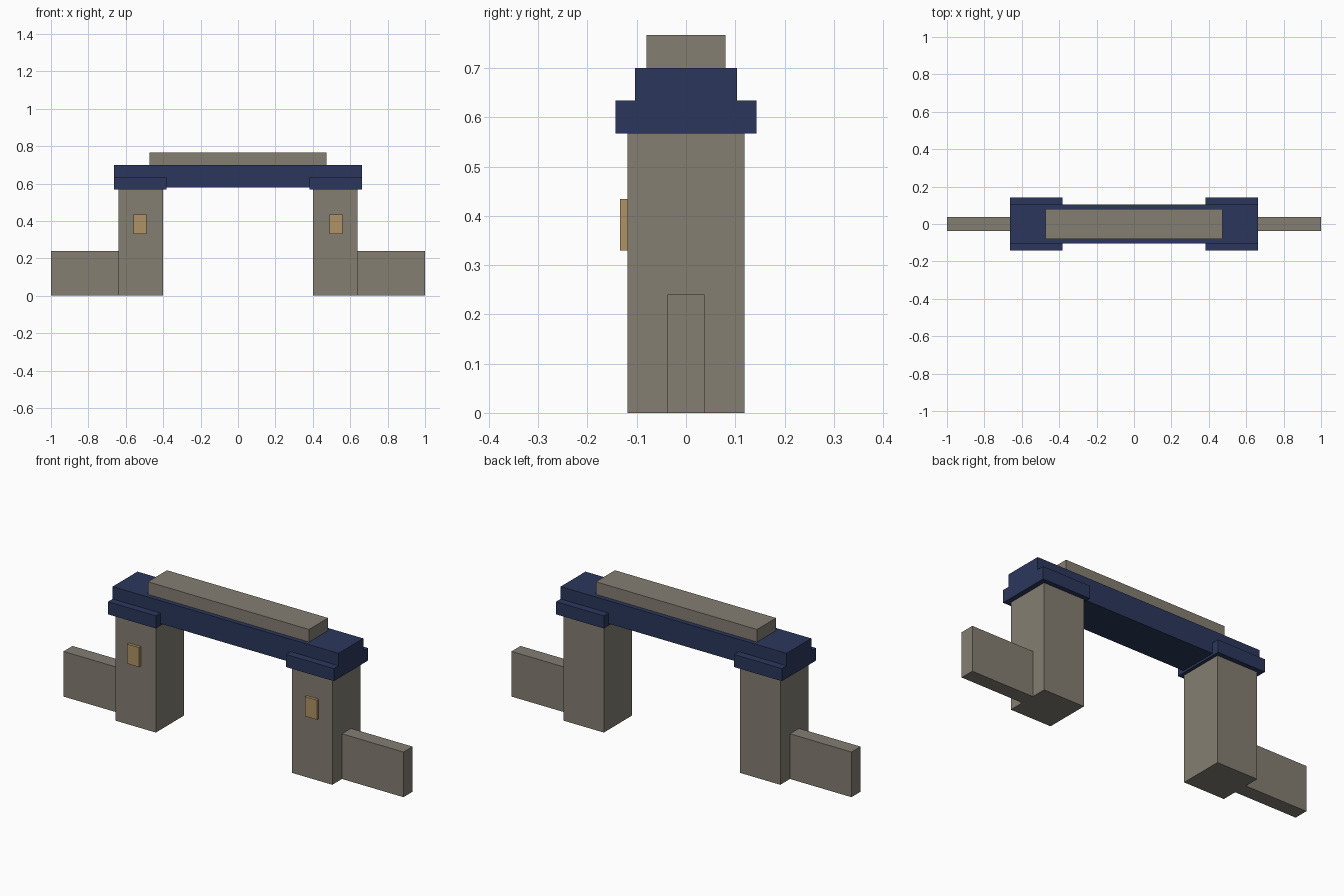
import bpy

if "Cube" in bpy.data.objects:
    bpy.data.objects.remove(bpy.data.objects["Cube"])


def material(name, color):
    m = bpy.data.materials.new(name)
    m.diffuse_color = (*color, 1.0)
    m.use_nodes = True
    m.node_tree.nodes["Principled BSDF"].inputs["Base Color"].default_value = m.diffuse_color
    return m


STONE = material("stone", (0.23, 0.21, 0.17))
BLUE = material("blue_paint", (0.024, 0.038, 0.107))
AMBER = material("amber", (0.43, 0.29, 0.13))


def box(name, x, y, z, mat):
    """Box from (min, max) ranges along each axis."""
    ranges = (x, y, z)
    bpy.ops.mesh.primitive_cube_add(size=1, location=[(a + b) / 2 for a, b in ranges])
    ob = bpy.context.object
    ob.name = name
    ob.scale = [b - a for a, b in ranges]
    bpy.ops.object.transform_apply(location=True, rotation=False, scale=True)
    ob.data.materials.append(mat)
    return ob


def mirrored_pair(name, x, y, z, mat):
    box("right_" + name, x, y, z, mat)
    box("left_" + name, (-x[1], -x[0]), y, z, mat)


# Gate posts with low side walls
mirrored_pair("pillar", (0.40, 0.638), (-0.119, 0.119), (0, 0.567), STONE)
mirrored_pair("side_wall", (0.638, 1.0), (-0.038, 0.038), (0, 0.24), STONE)

# Lamp plates on the front of the posts
mirrored_pair("lamp", (0.488, 0.558), (-0.134, -0.119), (0.33, 0.434), AMBER)

# Wide caps carrying the crossing beam
mirrored_pair("pillar_cap", (0.383, 0.664), (-0.143, 0.143), (0.567, 0.634), BLUE)
box("beam", (-0.664, 0.664), (-0.104, 0.104), (0.578, 0.70), BLUE)

# Stone coping on the beam
box("coping", (-0.474, 0.474), (-0.08, 0.08), (0.70, 0.767), STONE)
